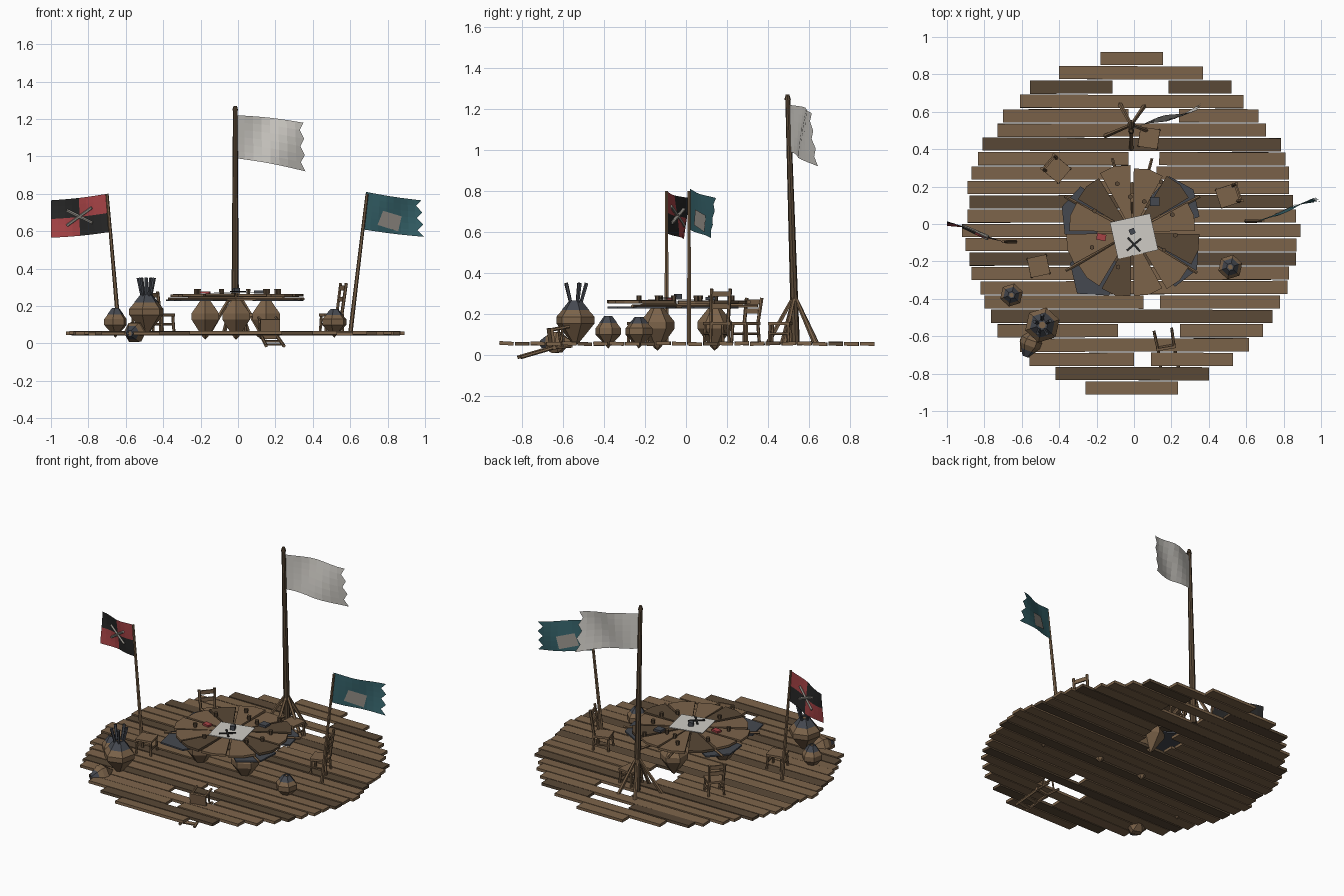
import bpy, bmesh, math, random
from mathutils import Vector, Matrix

if "Cube" in bpy.data.objects:
    bpy.data.objects.remove(bpy.data.objects["Cube"])

random.seed(4)
MATS = {}
for n, c in {"wood": (.2, .125, .068), "dark_wood": (.1, .065, .037), "slate": (.06, .066, .08),
             "teal": (.035, .12, .14), "red": (.38, .055, .06), "black": (.02, .02, .02),
             "white": (.62, .6, .56), "grey": (.3, .28, .25)}.items():
    MATS[n] = bpy.data.materials.new(n)
    MATS[n].diffuse_color = (*c, 1)


def finish(name, bm, *mats, normals=True):
    if normals:
        bmesh.ops.recalc_face_normals(bm, faces=bm.faces)
    me = bpy.data.meshes.new(name)
    bm.to_mesh(me)
    bm.free()
    for m in mats:
        me.materials.append(MATS[m])
    ob = bpy.data.objects.new(name, me)
    bpy.context.collection.objects.link(ob)
    return ob


def add_box(bm, c, size, rot=Matrix()):
    bmesh.ops.create_cube(bm, size=1, matrix=Matrix.Translation(c) @ rot.to_4x4() @ Matrix.Diagonal((*size, 1)))


def add_rod(bm, a, b, r1, r2=None, n=6):
    a, b = Vector(a), Vector(b)
    q = (b - a).to_track_quat('Z', 'Y').to_matrix().to_4x4()
    bmesh.ops.create_cone(bm, cap_ends=True, segments=n, radius1=r1, radius2=r1 if r2 is None else r2,
                          depth=(b - a).length, matrix=Matrix.Translation((a + b) / 2) @ q)


def rods(name, mat, *specs):
    bm = bmesh.new()
    for s in specs:
        add_rod(bm, *s)
    return finish(name, bm, mat)


def box(name, mat, c, size, rz=0, rx=0):
    bm = bmesh.new()
    add_box(bm, c, size, Matrix.Rotation(rz, 3, 'Z') @ Matrix.Rotation(rx, 3, 'X'))
    return finish(name, bm, mat)


def prism(name, mat, pts, z0, z1):
    bm = bmesh.new()
    f = bm.faces.new([bm.verts.new((x, y, z0)) for x, y in pts])
    r = bmesh.ops.extrude_face_region(bm, geom=[f])
    bmesh.ops.translate(bm, vec=(0, 0, z1 - z0), verts=[v for v in r["geom"] if isinstance(v, bmesh.types.BMVert)])
    return finish(name, bm, mat)


def lathe(name, mat, prof, n=6):
    bm = bmesh.new()
    vs = [bm.verts.new((r, 0, z)) for r, z in prof]
    es = [bm.edges.new(p) for p in zip(vs, vs[1:])]
    bmesh.ops.spin(bm, geom=vs + es, axis=(0, 0, 1), cent=(0, 0, 0), angle=math.tau, steps=n)
    bmesh.ops.remove_doubles(bm, verts=bm.verts, dist=1e-4)
    return finish(name, bm, mat)


# deck planks, back to front: left end, right end, optional hole
ROWS = [(-.18, .155), (-.4, .37), (-.555, .52, -.115, .185), (-.61, .585), (-.7, .665, -.03, .24), (-.73, .705),
        (-.81, .785), (-.835, .81, -.03, .135), (-.87, .83, -.12, .12), (-.89, .83, -.1, .1), (-.88, .85),
        (-.89, .865), (-.92, .89), (-.9, .87), (-.88, .865), (-.87, .83), (-.82, .82), (-.8, .78, .05, .14),
        (-.765, .74), (-.73, .69, -.085, .245), (-.61, .615), (-.56, .53, 0, .09), (-.42, .4), (-.26, .235)]
DARK = {2, 6, 10, 14, 18, 22}
for i, row in enumerate(ROWS):
    y = .885 - i * .0766
    spans = [(row[0], row[1])] if len(row) == 2 else [(row[0], row[2]), (row[3], row[1])]
    for a, b in spans:
        box("deck_plank", "dark_wood" if i in DARK else "wood",
            ((a + b) / 2, y, .054 + random.uniform(-.002, .002)), (b - a, .07, .018),
            random.uniform(-.003, .003), random.uniform(-.06, .06))


# barrels
def barrel(name, x, y, r, z0, zm, z1, slate=True, yaw=.3):
    parts = [lathe(name, "wood", [(0, z0), (.2 * r, z0 + .015), (r, zm - .012), (r, zm + .02), (.3 * r, z1), (0, z1)])]
    if slate:
        parts.append(lathe(name + "_collar", "slate", [(.72 * r, zm + .02 + .4 * (z1 - zm - .02) + .003),
                     (.32 * r, z1 + .004), (.2 * r, z1 + .004), (.2 * r, z1 - .01)]))
    for p in parts:
        p.matrix_world = Matrix.Translation((x, y, 0)) @ Matrix.Rotation(yaw, 4, 'Z')
    return parts


for x, y in ((-.175, -.14), (.15, -.14), (-.01, .14)):
    barrel("table_barrel", x, y, .085, .02, .14, .235, False, .52)
barrel("large_barrel", -.49, -.54, .096, .045, .165, .26)
barrel("small_barrel_left", -.655, -.38, .063, .03, .11, .185)
barrel("small_barrel_right", .515, -.23, .067, .03, .11, .18)
for p in barrel("fallen_barrel", 0, 0, .058, -.08, 0, .08):
    p.matrix_world = Matrix.Translation((-.55, -.63, .06)) @ Matrix.Rotation(-.35, 4, 'Z') @ Matrix.Rotation(1.65, 4, 'X')
rods("weapon_bundle", "slate", *[((-.49 + .018 * math.cos(k), -.54 + .018 * math.sin(k), .22),
     (-.49 + .045 * math.cos(k), -.54 + .055 * math.sin(k), .35), .008, .01, 5) for k in (.4, 1.6, 2.8, 4.1, 5.3)])

# table of twelve wedge boards on radial beams
TX, TY = -.01, -.045
for k in range(12):
    a0, a1 = math.radians(30 * k + 1.5), math.radians(30 * k + 28.5)
    R, z = random.uniform(.335, .36), random.uniform(.247, .253)
    am = (a0 + a1) / 2
    prism("table_wedge", "dark_wood" if k in (1, 4, 8, 11) else "wood",
          [(TX + r * math.cos(a), TY + r * math.sin(a)) for r, a in
           ((.01, am), (R, a0), (R * 1.02, am), (R, a1))], z, z + .015)
rods("table_beams", "wood", *[((TX, TY, .238), (TX + .41 * math.cos(math.radians(d)), TY + .41 * math.sin(math.radians(d)), .238),
                               .011, .008, 5) for d in (28, 75, 105, 152, 210, 328)])
for d in (35, 160, 228, 330):
    a = math.radians(d)
    prism("table_slate_plate", "slate", [(TX + r * math.cos(a + o), TY + r * math.sin(a + o)) for r, o in
          ((.2, -.5), (.37, -.38), (.4 if d != 228 else .44, 0), (.36, .38), (.2, .5))], .226, .236)

# things on the table
box("map_sheet", "white", (0, -.065, .271), (.22, .2, .004), .22)
for a in (.7, 2.3):
    box("map_cross", "black", (0, -.11, .277), (.1, .012, .006), a)
box("map_weight", "slate", (-.01, -.04, .285), (.03, .03, .025), .4)
box("red_book", "red", (-.175, -.07, .272), (.05, .035, .012), -.2)
box("slate_book", "slate", (.11, .12, .275), (.05, .05, .014), 0)
for x, y in ((-.02, .145), (-.09, .215), (.055, .12), (.145, .225), (.205, .05), (-.225, -.125),
             (-.085, -.23), (.16, -.14), (.22, -.06), (-.21, .07)):
    rods("cup", "dark_wood", ((x, y, .262), (x, y, .29), .011, .013, 6))


# chairs and stools; back lies on local +y
def chair(name, matrix, back=.26, s=.048):
    bm = bmesh.new()
    add_box(bm, (0, 0, .09), (2.2 * s, 2.2 * s, .014))
    for sx in (-1, 1):
        add_rod(bm, (sx * s, -s, 0), (sx * s * .9, -s * .9, .09), .008)
        add_rod(bm, (sx * s, s, 0), (sx * s * .9, s * .9, .09), .008)
        add_rod(bm, (sx * s, -s, .04), (sx * s, s, .04), .006)
        if back:
            add_rod(bm, (sx * s * .9, s * .9, .09), (sx * s, s * 1.4, back), .009)
    if back:
        for f in (.5, .85):
            z = .09 + f * (back - .09)
            add_box(bm, (0, s * (.9 + .5 * f), z), (2 * s, .009, .025))
    finish(name, bm, "wood").matrix_world = matrix


def place(x, y, yaw, z=.062):
    return Matrix.Translation((x, y, z)) @ Matrix.Rotation(math.radians(yaw), 4, 'Z')


chair("chair_back_left", place(-.41, .29, 50), .215)
chair("chair_right", place(.5, .15, -72))
chair("stool_back", place(.08, .46, -8), 0)
chair("stool_left", place(-.51, -.225, 12), 0)
chair("fallen_chair", Matrix.Translation((.155, -.57, .09)) @ Matrix.Rotation(math.radians(10), 4, 'Z')
      @ Matrix.Rotation(math.radians(98), 4, 'X') @ Matrix.Rotation(math.pi, 4, 'Z'))

# flag poles and mast braces
rods("main_mast", "dark_wood", ((-.015, .535, .05), (-.015, .497, 1.25), .021, .012, 8),
     ((-.015, .496, 1.245), (-.015, .496, 1.27), .016, .009, 8))
rods("mast_braces", "wood", *[((-.015 + dx, .53 + dy, .055), (-.015, .53, .29), .012, .009, 5)
                              for dx, dy in ((-.14, -.06), (-.06, .11), (.14, -.05), (.07, .1), (0, -.13))])
rods("left_flag_pole", "wood", ((-.635, -.095, .05), (-.7, -.095, .8), .012, .008))
rods("right_flag_pole", "wood", ((.6, .015, .05), (.69, .015, .8), .012, .008))


# cloth flags: bilinear sheet with a wave and a torn fly edge
def flag_point(c, u, v, wave):
    tl, bl, tr, br = map(Vector, c)
    p = tl.lerp(tr, u).lerp(bl.lerp(br, u), v)
    p.y += wave * math.sin(math.tau * u * .8 + 2 * v) * min(1, 2 * u)
    p.z += .3 * wave * math.sin(math.pi * u)
    return p


def flag(name, c, wave, mats, torn=0, check=False, nu=8, nv=6):
    bm = bmesh.new()
    g = [[bm.verts.new(flag_point(c, (i / nu) * (1 - (torn * (j % 2) if i == nu else 0)), j / nv, wave))
          for j in range(nv + 1)] for i in range(nu + 1)]
    for i in range(nu):
        for j in range(nv):
            f = bm.faces.new((g[i][j], g[i + 1][j], g[i + 1][j + 1], g[i][j + 1]))
            f.material_index = ((i < nu / 2) != (j < nv / 2)) if check else 0
    return finish(name, bm, *mats)


flag("white_flag", ((-.01, .505, 1.22), (-.01, .51, .99), (.35, .635, 1.18), (.36, .63, .92)), .022, ("white",), .06)
RED = ((-.7, -.095, .8), (-.69, -.095, .595), (-1, .0, .765), (-1, .0, .565))
flag("checkered_flag", RED, -.015, ("red", "black"), 0, True)
TEAL = ((.685, .02, .81), (.665, .02, .61), (.98, .135, .765), (.995, .13, .57))
flag("teal_flag", TEAL, -.012, ("teal",), .1)

# crossed bars on the checkered flag and patch on the teal flag
for side in (-.004, .004):
    for a, b in (((.28, .3), (.72, .7)), ((.28, .7), (.72, .3))):
        off = Vector((0, side, 0))
        rods("flag_cross_bar", "grey", (flag_point(RED, *a, -.015) + off, flag_point(RED, *b, -.015) + off, .008, .008, 5))
bm = bmesh.new()
for s in (-.006, .006):
    bm.faces.new([bm.verts.new(flag_point(TEAL, u, v, -.012) + Vector((0, s, 0)))
                  for u, v in ((.32, .42), (.64, .5), (.58, .92), (.24, .82))])
finish("teal_flag_patch", bm, "grey")

for m in bpy.data.materials:
    if m.users and not m.is_grease_pencil:
        m.use_nodes = True
        m.node_tree.nodes["Principled BSDF"].inputs["Base Color"].default_value = m.diffuse_color
